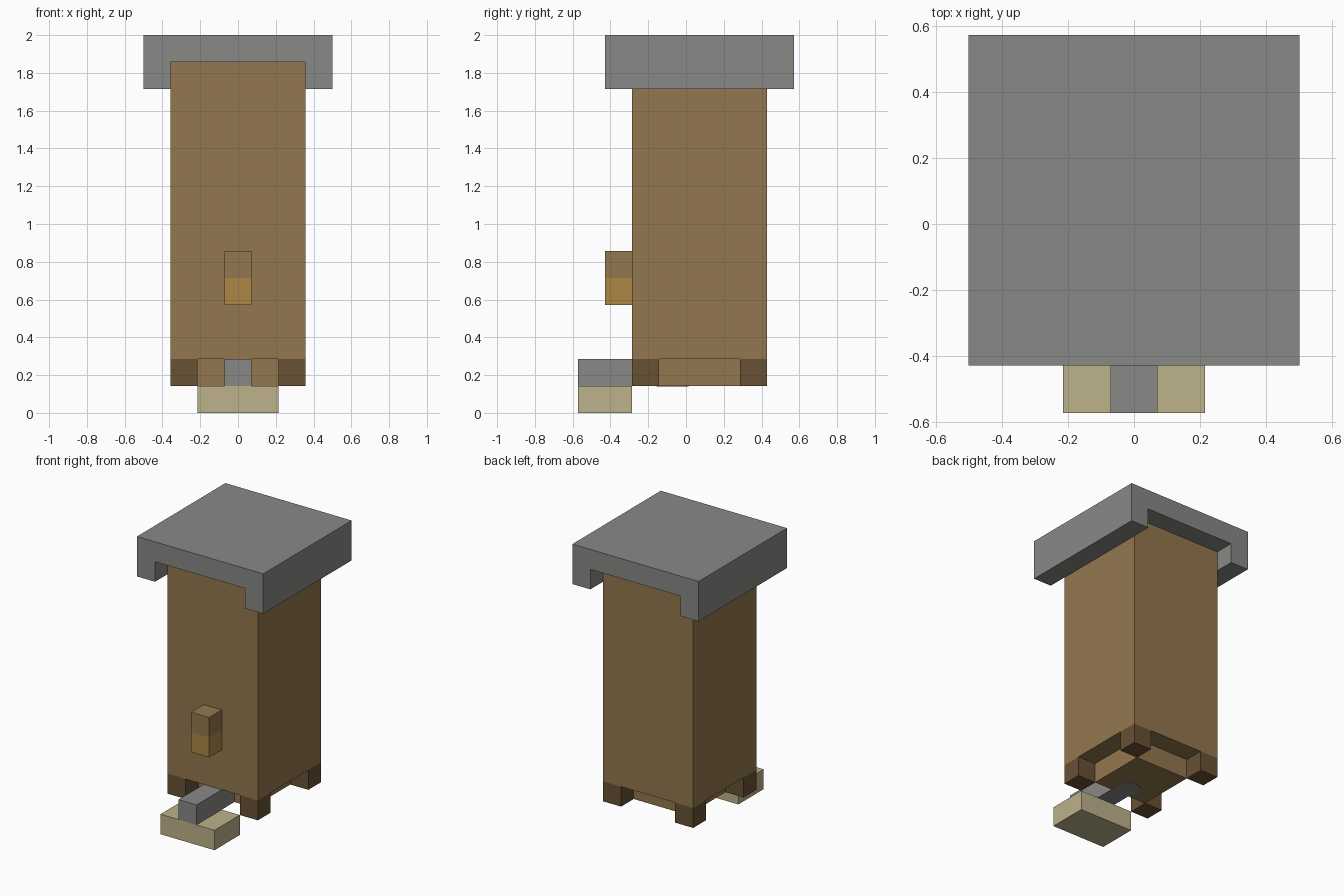
import bpy

cube = bpy.data.objects.get("Cube")
if cube:
    bpy.data.objects.remove(cube, do_unlink=True)

U = 1 / 7  # one block unit; the whole model is laid out on this grid


def material(name, rgb):
    """Flat material from an sRGB 0-255 colour."""
    linear = [((c / 255 + 0.055) / 1.055) ** 2.4 for c in rgb] + [1.0]
    mat = bpy.data.materials.new(name)
    mat.use_nodes = True
    mat.diffuse_color = linear
    mat.node_tree.nodes["Principled BSDF"].inputs["Base Color"].default_value = linear
    return mat


wood = material("brown wood", (147, 119, 78))
dark_wood = material("dark brown wood", (103, 81, 53))
pale_wood = material("pale wood", (189, 178, 139))
gold = material("gold", (174, 135, 69))
stone = material("grey stone", (136, 136, 134))


def box(name, x, y, z, mat):
    """Box spanning the given (min, max) ranges in block units."""
    spans = (x, y, z)
    bpy.ops.mesh.primitive_cube_add(size=1, location=[U * (a + b) / 2 for a, b in spans])
    obj = bpy.context.object
    obj.name = name
    obj.scale = [U * (b - a) for a, b in spans]
    bpy.ops.object.transform_apply(location=False, rotation=False, scale=True)
    obj.data.materials.append(mat)
    return obj


# Tall body with a recessed block under it
box("body", (-2.5, 2.5), (-2, 3), (2, 13), wood)
box("base_block", (-1.5, 1.5), (-1, 2), (1, 2), wood)

# Roof slab with a rail hanging down each side
box("roof_slab", (-3.5, 3.5), (-3, 4), (13, 14), stone)
for side, x in (("right", -3.5), ("left", 2.5)):
    box(f"roof_rail_{side}", (x, x + 1), (-3, 4), (12, 13), stone)

# Corner feet
for side, x in (("right", -2.5), ("left", 1.5)):
    for end, y in (("front", -2), ("back", 2)):
        box(f"foot_{end}_{side}", (x, x + 1), (y, y + 1), (1, 2), dark_wood)

# Spout with a gold lower half
box("spout", (-0.5, 0.5), (-3, -2), (5, 6), wood)
box("spout_tip", (-0.5, 0.5), (-3, -2), (4, 5), gold)

# Pedal and its lever
box("pedal", (-1.5, 1.5), (-4, -2), (0, 1), pale_wood)
box("lever", (-0.5, 0.5), (-4, -1), (1, 2), stone)

# Round pin end under the base block
bpy.ops.mesh.primitive_cylinder_add(vertices=24, radius=0.6 * U, depth=0.008,
                                    location=(0, -0.5 * U, U))
pin = bpy.context.object
pin.name = "pin_end"
pin.data.materials.append(stone)
